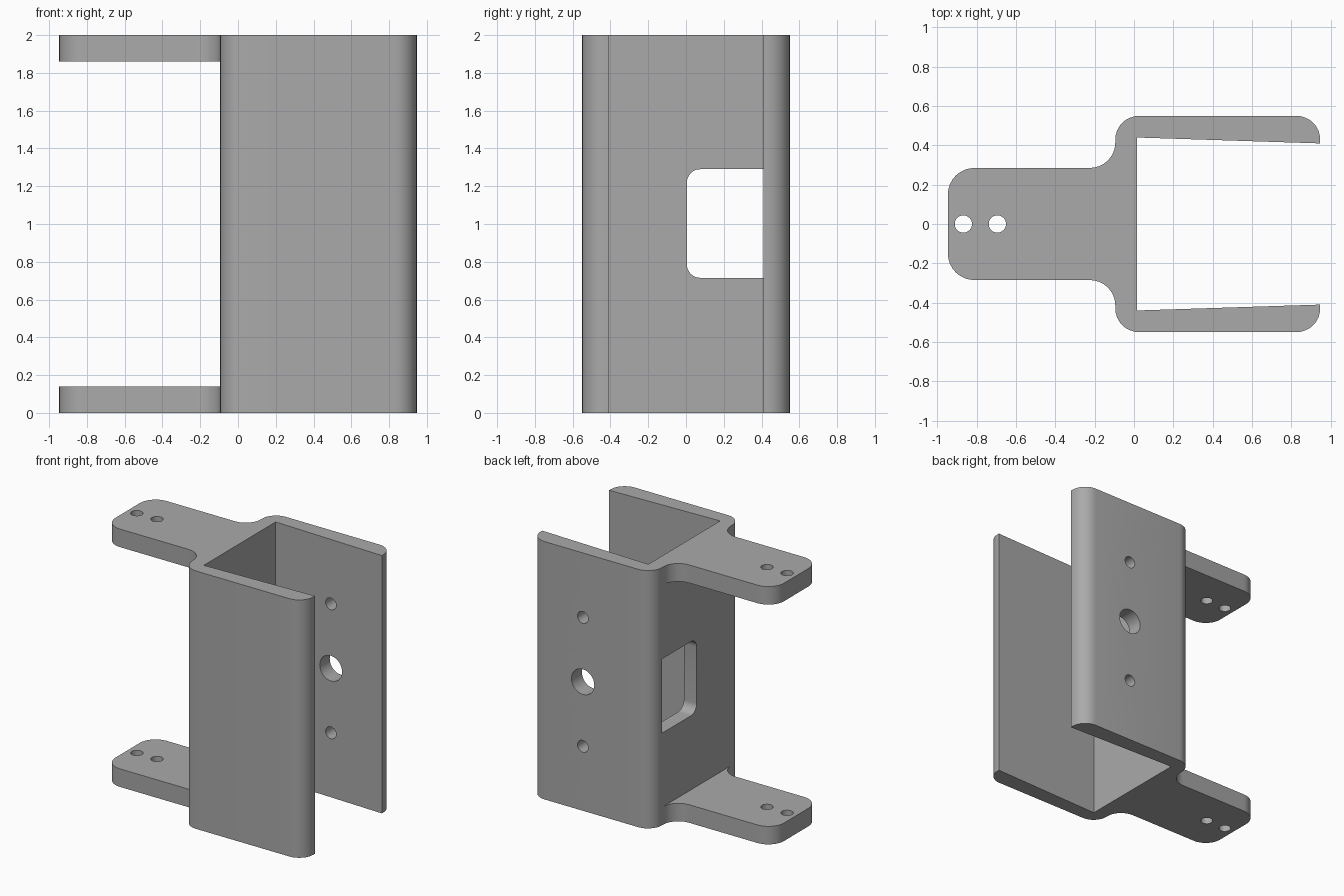
import bpy, bmesh
from math import cos, sin, radians

cube = bpy.data.objects.get("Cube")
if cube:
    bpy.data.objects.remove(cube, do_unlink=True)

grey = bpy.data.materials.new("plain grey")
grey.use_nodes = True
COLOUR = (0.4, 0.4, 0.4, 1)
grey.diffuse_color = COLOUR
grey.node_tree.nodes["Principled BSDF"].inputs["Base Color"].default_value = COLOUR

# Sizes
HEIGHT = 2.0
BACK, INNER, END = -0.095, 0.015, 0.947
HALF_W, LIP, TAB_W, TAB_T = 0.55, 0.41, 0.285, 0.14
ROUND = 0.12


def arc(cx, cy, r, start, end, steps=8):
    """Points on a circular arc, angles in degrees."""
    angles = [radians(start + (end - start) * i / steps) for i in range(steps + 1)]
    return [(cx + r * cos(a), cy + r * sin(a)) for a in angles]


def mirrored(half):
    """Close a half outline by mirroring it across the first axis."""
    return half + [(x, -y) for x, y in reversed(half)]


def prism(name, outline, low, high, axis="z"):
    """Extrude a flat outline along an axis."""
    place = {"x": lambda u, v, w: (w, u, v),
             "y": lambda u, v, w: (u, w, v),
             "z": lambda u, v, w: (u, v, w)}[axis]
    bm = bmesh.new()
    face = bm.faces.new([bm.verts.new(place(u, v, low)) for u, v in outline])
    made = bmesh.ops.extrude_face_region(bm, geom=[face])["geom"]
    shift = place(0, 0, high - low)
    bmesh.ops.translate(bm, vec=shift, verts=[g for g in made if isinstance(g, bmesh.types.BMVert)])
    bmesh.ops.recalc_face_normals(bm, faces=bm.faces[:])
    mesh = bpy.data.meshes.new(name)
    bm.to_mesh(mesh)
    bm.free()
    mesh.materials.append(grey)
    obj = bpy.data.objects.new(name, mesh)
    bpy.context.collection.objects.link(obj)
    return obj


def combine(target, other, operation):
    """Apply a boolean and discard the helper."""
    mod = target.modifiers.new(operation.lower(), "BOOLEAN")
    mod.operation, mod.solver, mod.object = operation, "EXACT", other
    bpy.ops.object.select_all(action="DESELECT")
    bpy.context.view_layer.objects.active = target
    target.select_set(True)
    bpy.ops.object.modifier_apply(modifier=mod.name)
    bpy.data.objects.remove(other, do_unlink=True)


# Channel: back plate with two tapering side walls
half_channel = ([(INNER, 0.44), (END, LIP)]
                + arc(END - ROUND, HALF_W - ROUND, ROUND, 0, 90)
                + arc(BACK + ROUND, HALF_W - ROUND, ROUND, 90, 180))
bracket = prism("channel_bracket", mirrored(half_channel), 0, HEIGHT)

# Mounting tabs, flared where they meet the back plate
FLARE, CORNER = 0.13, 0.135
half_tab = ([(BACK + 0.05, TAB_W + FLARE)]
            + arc(BACK - FLARE, TAB_W + FLARE, FLARE, 0, -90)
            + arc(-END + CORNER, TAB_W - CORNER, CORNER, 90, 180))
for low in (0, HEIGHT - TAB_T):
    combine(bracket, prism("mounting_tab", mirrored(half_tab), low, low + TAB_T), "UNION")

# Screw holes through both tabs
for x in (-0.868, -0.695):
    hole = arc(x, 0, 0.044, 0, 360, 24)[:-1]
    combine(bracket, prism("tab_hole", hole, -0.1, HEIGHT + 0.1), "DIFFERENCE")

# Holes through the rear side wall
for z, r in ((0.5, 0.046), (1.0, 0.098), (1.5, 0.046)):
    hole = arc(0.5, z, r, 0, 360, 32)[:-1]
    combine(bracket, prism("wall_hole", hole, 0.2, 0.7, "y"), "DIFFERENCE")

# Window in the back plate, rounded on its inner side
BOTTOM, TOP, R = 0.715, 1.29, 0.07
window = ([(0.43, BOTTOM), (0.43, TOP)]
          + arc(0.005 + R, TOP - R, R, 90, 180)
          + arc(0.005 + R, BOTTOM + R, R, 180, 270))
combine(bracket, prism("window_cutter", window, -0.3, 0.2, "x"), "DIFFERENCE")

bpy.ops.object.shade_smooth_by_angle(angle=radians(30))
